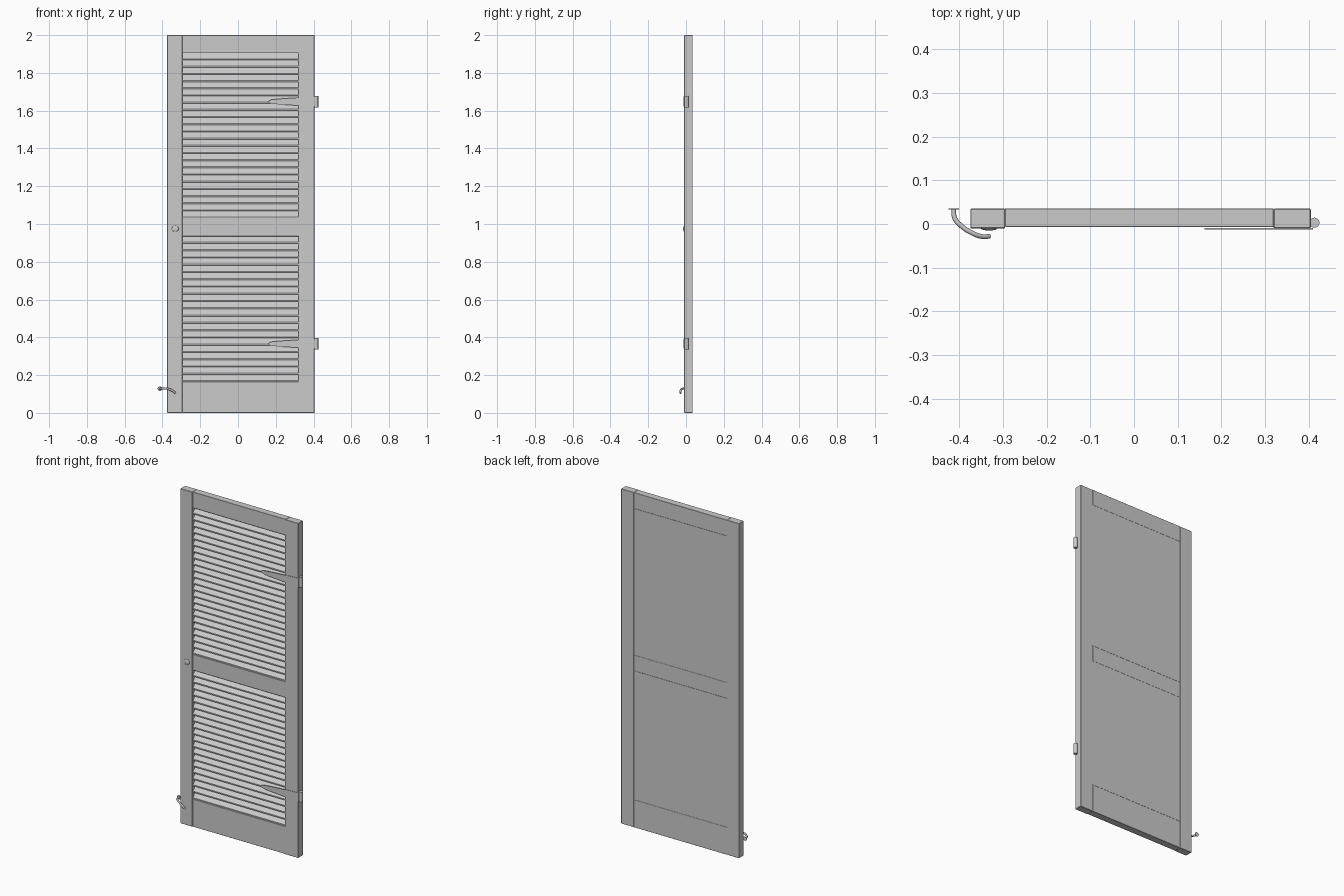
import bpy, bmesh, math

if "Cube" in bpy.data.objects:
    bpy.data.objects.remove(bpy.data.objects["Cube"])


def mesh_object(name, bm):
    bmesh.ops.recalc_face_normals(bm, faces=bm.faces)
    me = bpy.data.meshes.new(name)
    bm.to_mesh(me)
    bm.free()
    ob = bpy.data.objects.new(name, me)
    bpy.context.collection.objects.link(ob)
    return ob


def extrude(bm, pts, vec):
    face = bm.faces.new([bm.verts.new(p) for p in pts])
    res = bmesh.ops.extrude_face_region(bm, geom=[face])
    verts = [g for g in res["geom"] if isinstance(g, bmesh.types.BMVert)]
    bmesh.ops.translate(bm, verts=verts, vec=vec)


def box(name, x0, x1, y0, y1, z0, z1, bevel=0.0):
    bm = bmesh.new()
    extrude(bm, [(x0, y0, z0), (x1, y0, z0), (x1, y1, z0), (x0, y1, z0)], (0, 0, z1 - z0))
    ob = mesh_object(name, bm)
    if bevel:
        m = ob.modifiers.new("bevel", "BEVEL")
        m.width = bevel
        m.segments = 1
    return ob


def smooth(ob):
    bpy.ops.object.select_all(action='DESELECT')
    ob.select_set(True)
    bpy.context.view_layer.objects.active = ob
    bpy.ops.object.shade_smooth_by_angle(angle=math.radians(35))


BACK = 0.035
XL, XR = -0.295, 0.32

# Frame: stiles, rails and flat backing
box("left_stile", -0.375, XL, -0.010, BACK, 0, 2, 0.0015)
box("right_stile", XR, 0.405, -0.010, BACK, 0, 2, 0.0015)
for name, z0, z1 in (("bottom_rail", 0, 0.165), ("middle_rail", 0.935, 1.03), ("top_rail", 1.905, 2)):
    box(name, XL, XR, -0.007, BACK, z0, z1, 0.001)
box("lower_backing", XL, XR, BACK - 0.003, BACK, 0.165, 0.935)
box("upper_backing", XL, XR, BACK - 0.003, BACK, 1.03, 1.905)

# Sloping louvre slats, low edge to the front
for name, z0, z1, n in (("lower_louvres", 0.165, 0.935, 20), ("upper_louvres", 1.03, 1.905, 23)):
    bm = bmesh.new()
    pitch = (z1 - z0) / n
    for i in range(n):
        z = z0 + i * pitch
        profile = [(-0.004, 0), (-0.004, 0.007), (0.032, pitch + 0.006), (0.032, pitch - 0.002)]
        extrude(bm, [(XL, y, z + h) for y, h in profile], (XR - XL, 0, 0))
    mesh_object(name, bm)

# Strap hinges with barrels
for name, zc in (("upper_hinge", 1.648), ("lower_hinge", 0.366)):
    bm = bmesh.new()
    half = [(0.162, 0.004), (0.175, 0.010), (0.21, 0.014), (0.30, 0.020), (0.36, 0.024), (0.41, 0.026)]
    outline = [(x, zc - h) for x, h in half] + [(x, zc + h) for x, h in reversed(half)]
    extrude(bm, [(x, -0.013, z) for x, z in outline], (0, 0.0035, 0))
    mesh_object(name + "_strap", bm)
    bpy.ops.mesh.primitive_cylinder_add(vertices=16, radius=0.0115, depth=0.06, location=(0.4135, 0.003, zc))
    bpy.context.object.name = name + "_barrel"
    smooth(bpy.context.object)

# Curved hold-back hook
cu = bpy.data.curves.new("hook", 'CURVE')
cu.dimensions = '3D'
cu.bevel_depth = 0.0055
cu.bevel_resolution = 2
cu.use_fill_caps = True
path = [(-0.413, 0.034, 0.128), (-0.411, 0.014, 0.128), (-0.395, -0.005, 0.129),
        (-0.37, -0.021, 0.127), (-0.347, -0.029, 0.117), (-0.331, -0.028, 0.105)]
sp = cu.splines.new('BEZIER')
sp.bezier_points.add(len(path) - 1)
sp.resolution_u = 4
for p, co in zip(sp.bezier_points, path):
    p.co = co
    p.handle_left_type = p.handle_right_type = 'AUTO'
hook = bpy.data.objects.new("hook", cu)
bpy.context.collection.objects.link(hook)

# Thin round plate at the hook's wall end
bpy.ops.mesh.primitive_cylinder_add(vertices=16, radius=0.0125, depth=0.002,
                                    location=(-0.413, 0.034, 0.128), rotation=(math.pi / 2, 0, 0))
bpy.context.object.name = "hook_plate"

# Shallow knob on the left stile
bpy.ops.mesh.primitive_uv_sphere_add(segments=16, ring_count=8, radius=1, location=(-0.332, -0.010, 0.975))
knob = bpy.context.object
knob.name = "knob"
knob.scale = (0.019, 0.005, 0.016)
smooth(knob)
